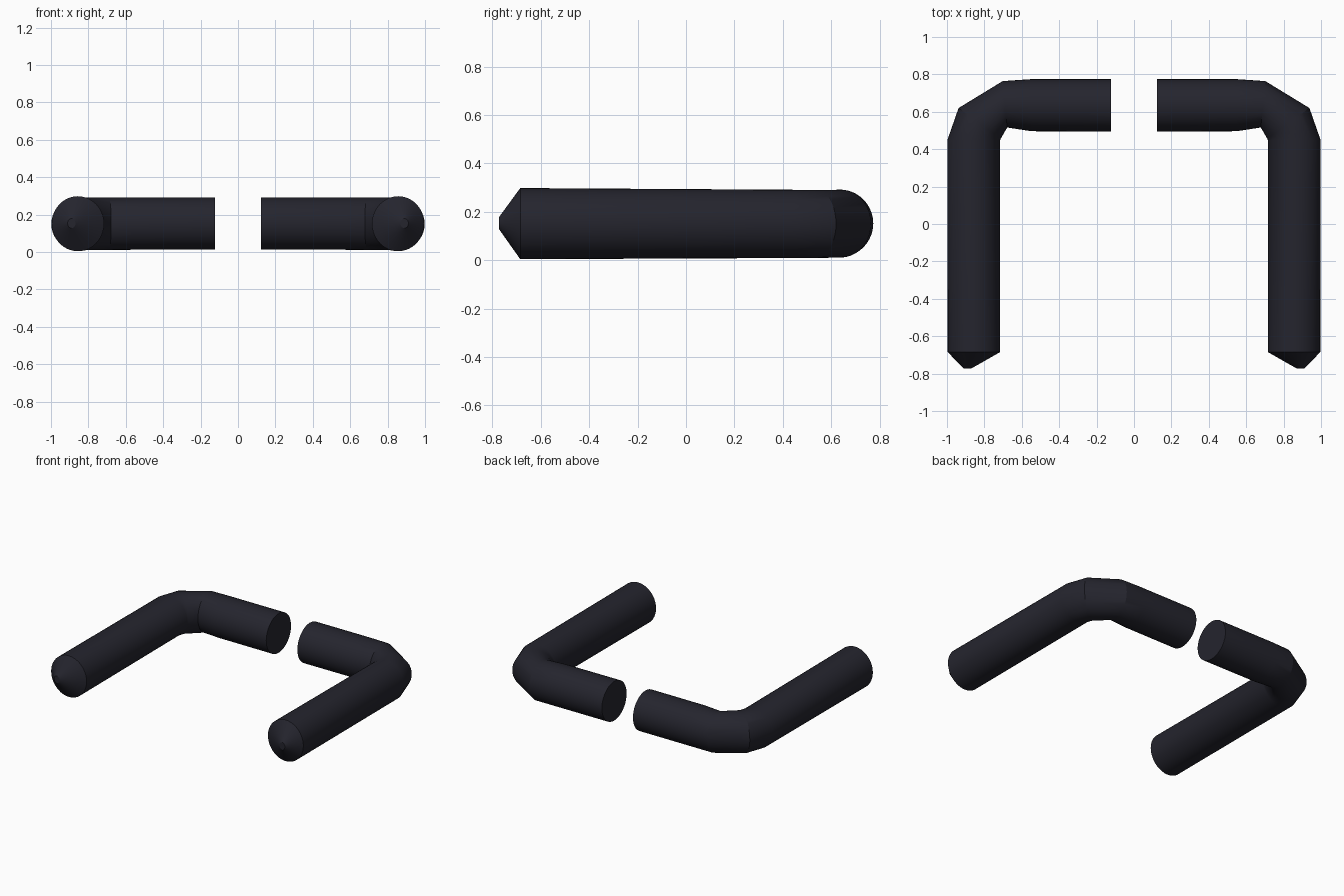
import bpy, bmesh, math
from mathutils import Vector

if "Cube" in bpy.data.objects:
    bpy.data.objects.remove(bpy.data.objects["Cube"])

SEGMENTS = 40

dark = bpy.data.materials.new("dark navy rubber")
dark.diffuse_color = (0.018, 0.018, 0.027, 1)
dark.use_nodes = True
dark.node_tree.nodes["Principled BSDF"].inputs["Base Color"].default_value = dark.diffuse_color

# Cross-sections from front tip to rear end:
# outer x, outer y, inner x, inner y, half height, centre z
RINGS = [
    (0.911, -0.772, 0.869, -0.772, 0.026, 0.153),
    (0.996, -0.685, 0.716, -0.685, 0.147, 0.151),
    (0.998, 0.448, 0.716, 0.448, 0.141, 0.150),
    (0.938, 0.620, 0.713, 0.455, 0.141, 0.150),
    (0.702, 0.764, 0.678, 0.516, 0.140, 0.151),
    (0.555, 0.774, 0.548, 0.496, 0.140, 0.152),
    (0.123, 0.774, 0.123, 0.494, 0.140, 0.152),
]


def bent_tube(name, side):
    bm = bmesh.new()
    loops = []
    for ox, oy, ix, iy, half, z in RINGS:
        outer, inner = Vector((side * ox, oy, z)), Vector((side * ix, iy, z))
        mid, arm = (outer + inner) / 2, (outer - inner) / 2
        angles = [2 * math.pi * i / SEGMENTS for i in range(SEGMENTS)]
        loops.append([bm.verts.new(mid + arm * math.cos(a) + Vector((0, 0, half * math.sin(a))))
                      for a in angles])
    for a, b in zip(loops, loops[1:]):
        for i in range(SEGMENTS):
            j = (i + 1) % SEGMENTS
            bm.faces.new((a[i], a[j], b[j], b[i]))
    # flat caps at both ends
    bm.faces.new(loops[0])
    bm.faces.new(loops[-1])
    bmesh.ops.recalc_face_normals(bm, faces=bm.faces)
    mesh = bpy.data.meshes.new(name)
    bm.to_mesh(mesh)
    bm.free()
    mesh.materials.append(dark)
    obj = bpy.data.objects.new(name, mesh)
    bpy.context.collection.objects.link(obj)
    bpy.ops.object.select_all(action='DESELECT')
    obj.select_set(True)
    bpy.context.view_layer.objects.active = obj
    bpy.ops.object.shade_smooth_by_angle(angle=math.radians(25))


# Mirrored pair of bent tubes
bent_tube("left_bent_tube", -1)
bent_tube("right_bent_tube", 1)
